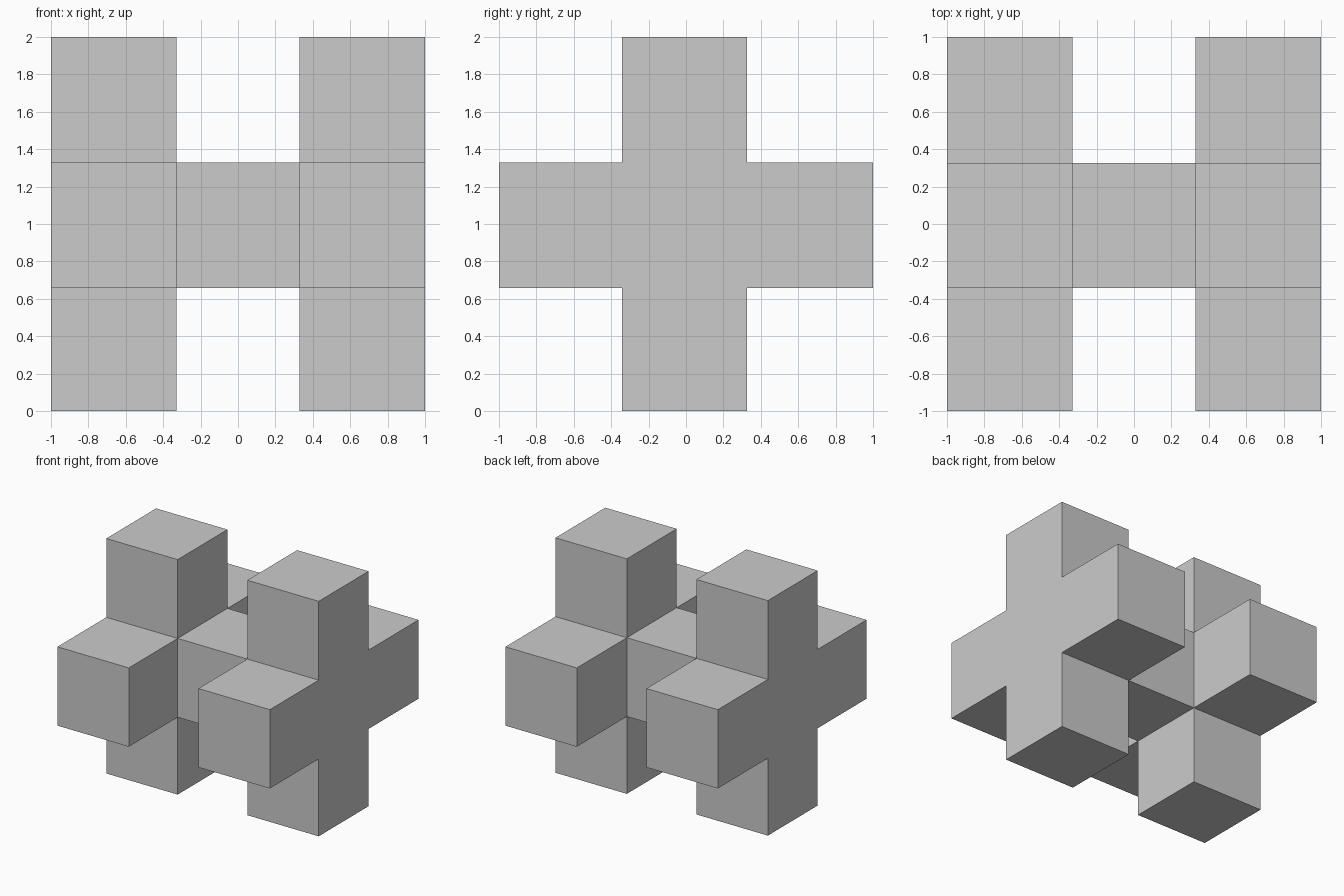
import bpy, bmesh
from math import radians

if "Cube" in bpy.data.objects:
    bpy.data.objects.remove(bpy.data.objects["Cube"])

# Grid lines that split the block into 3 x 3 x 3 cells
CUTS = ((-1, -0.328, 0.328, 1), (-1, -0.343, 0.327, 1), (0, 0.658, 1.329, 2))

# Two plus-shaped slabs (left and right) joined by a central bar
plus = [(1, 1), (0, 1), (2, 1), (1, 0), (1, 2)]
cells = {(i, j, k) for i in (0, 2) for j, k in plus} | {(1, 1, 1)}

bm = bmesh.new()
for cell in cells:
    for axis in range(3):
        for side in (0, 1):
            neighbour = list(cell)
            neighbour[axis] += 2 * side - 1
            if tuple(neighbour) in cells:
                continue
            # Exposed cell wall
            u, v = (axis + 1) % 3, (axis + 2) % 3
            corners = []
            for du, dv in ((0, 0), (1, 0), (1, 1), (0, 1)):
                idx = list(cell)
                idx[axis] += side
                idx[u] += du
                idx[v] += dv
                corners.append(bm.verts.new([CUTS[a][idx[a]] for a in range(3)]))
            bm.faces.new(corners if side else corners[::-1])

# Weld the walls and merge coplanar faces
bmesh.ops.remove_doubles(bm, verts=bm.verts[:], dist=1e-4)
bmesh.ops.dissolve_limit(bm, angle_limit=radians(1), verts=bm.verts[:], edges=bm.edges[:])
bmesh.ops.recalc_face_normals(bm, faces=bm.faces[:])

mesh = bpy.data.meshes.new("double_cross_block")
bm.to_mesh(mesh)
bm.free()
bpy.context.collection.objects.link(bpy.data.objects.new("double_cross_block", mesh))
